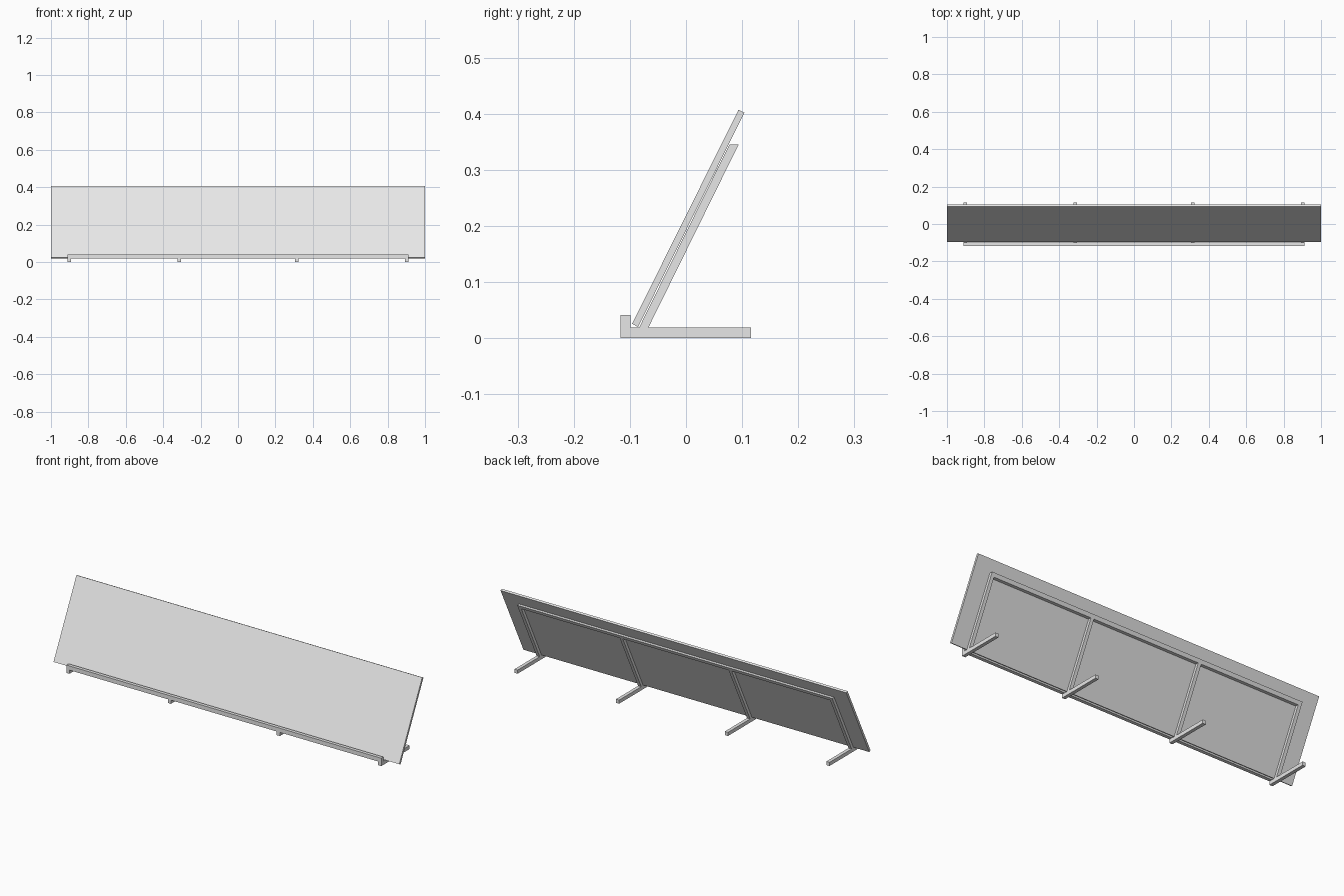
import bpy
import bmesh

if "Cube" in bpy.data.objects:
    bpy.data.objects.remove(bpy.data.objects["Cube"], do_unlink=True)

# Single light grey material
grey = bpy.data.materials.new("light_grey")
grey.use_nodes = True
colour = (0.8, 0.8, 0.8, 1.0)
grey.diffuse_color = colour
grey.node_tree.nodes["Principled BSDF"].inputs["Base Color"].default_value = colour


def prism(name, profile, x0, x1):
    """Extrude a (y, z) side profile along x."""
    bm = bmesh.new()
    face = bm.faces.new([bm.verts.new((x0, y, z)) for y, z in profile])
    out = bmesh.ops.extrude_face_region(bm, geom=[face])
    moved = [g for g in out["geom"] if isinstance(g, bmesh.types.BMVert)]
    bmesh.ops.translate(bm, verts=moved, vec=(x1 - x0, 0, 0))
    bmesh.ops.recalc_face_normals(bm, faces=bm.faces)
    mesh = bpy.data.meshes.new(name)
    bm.to_mesh(mesh)
    bm.free()
    mesh.materials.append(grey)
    obj = bpy.data.objects.new(name, mesh)
    bpy.context.collection.objects.link(obj)
    return obj


def box(y0, y1, z0, z1):
    return [(y0, z0), (y1, z0), (y1, z1), (y0, z1)]


def leaning(z0, z1, depth=0.0165):
    """Profile of a frame bar behind the panel, cut level at both ends."""
    front = [-0.083 + 0.493 * (z - 0.02) for z in (z0, z1)]
    return [(front[0], z0), (front[0] + depth, z0),
            (front[1] + depth, z1), (front[1], z1)]


FOOT_TOP, FRAME_TOP, BAR = 0.019, 0.345, 0.018
RAIL_BASE = FRAME_TOP - BAR
HALF = 0.911

# Leaning panel
prism("panel", [(-0.096, 0.0255), (-0.0855, 0.02), (0.104, 0.402), (0.0935, 0.407)], -1, 1)

# Feet and uprights
for i, x in enumerate((-0.902, -0.315, 0.315, 0.902)):
    prism(f"foot_{i + 1}", box(-0.117, 0.116, 0, FOOT_TOP), x - BAR / 2, x + BAR / 2)
    prism(f"upright_{i + 1}", leaning(FOOT_TOP, RAIL_BASE), x - BAR / 2, x + BAR / 2)

# Rail behind the panel and lip in front of it
prism("top_rail", leaning(RAIL_BASE, FRAME_TOP), -HALF, HALF)
prism("front_lip", box(-0.117, -0.099, FOOT_TOP, 0.041), -HALF, HALF)
